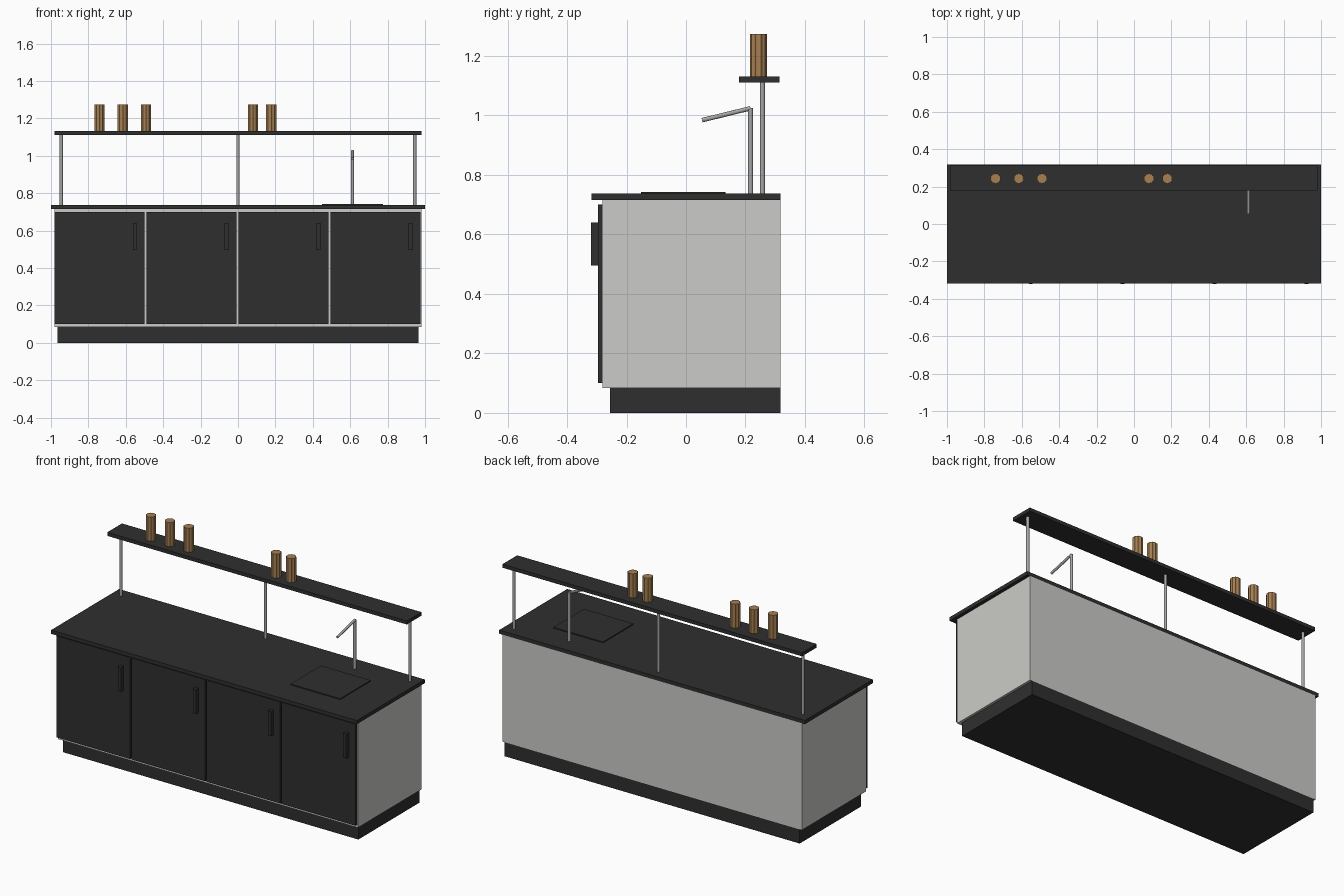
import bpy
import math
from mathutils import Vector

cube = bpy.data.objects.get("Cube")
if cube:
    bpy.data.objects.remove(cube, do_unlink=True)


def material(name, color):
    m = bpy.data.materials.new(name)
    m.use_nodes = True
    m.diffuse_color = (*color, 1)
    m.node_tree.nodes["Principled BSDF"].inputs["Base Color"].default_value = (*color, 1)
    return m


charcoal = material("charcoal laminate", (0.028, 0.028, 0.028))
pale = material("pale grey panel", (0.60, 0.60, 0.58))
steel = material("brushed steel", (0.38, 0.38, 0.38))
wood = material("warm wood", (0.38, 0.215, 0.085))


def box(name, x, y, z, mat):
    """Box from (min, max) ranges on each axis."""
    mid = [(r[0] + r[1]) / 2 for r in (x, y, z)]
    bpy.ops.mesh.primitive_cube_add(size=1, location=mid)
    ob = bpy.context.object
    ob.name = name
    ob.scale = [r[1] - r[0] for r in (x, y, z)]
    bpy.ops.object.transform_apply(location=False, rotation=False, scale=True)
    ob.data.materials.append(mat)
    return ob


def rod(name, start, end, radius, mat, sides=16, smooth=True):
    """Cylinder between two points."""
    a, b = Vector(start), Vector(end)
    bpy.ops.mesh.primitive_cylinder_add(vertices=sides, radius=radius,
                                        depth=(b - a).length, location=(a + b) / 2)
    ob = bpy.context.object
    ob.name = name
    ob.rotation_euler = (b - a).to_track_quat('Z', 'Y').to_euler()
    ob.data.materials.append(mat)
    if smooth:
        bpy.ops.object.shade_smooth_by_angle(angle=math.radians(40))
    return ob


# Cabinet body, plinth and worktop
BACK = 0.317
TOP = 0.737
box("plinth", (-0.966, 0.966), (-0.255, BACK), (0, 0.083), charcoal)
box("cabinet_body", (-0.98, 0.98), (-0.28, BACK), (0.083, 0.715), pale)
box("worktop", (-1, 1), (-0.318, BACK), (0.715, TOP), charcoal)
box("sink_cover", (0.45, 0.775), (-0.152, 0.132), (TOP, 0.743), charcoal)

# Four doors, each with a bar handle near its right edge
PITCH = 0.4915
for i in range(4):
    left = -0.981 + i * PITCH
    right = left + PITCH - 0.01
    box(f"door_{i + 1}", (left, right), (-0.296, -0.28), (0.1, 0.7), charcoal)
    hx = right - 0.053
    box(f"handle_{i + 1}", (hx - 0.01, hx + 0.01), (-0.32, -0.296),
        (0.495, 0.64), charcoal)

# Raised shelf on three posts
box("shelf", (-0.98, 0.98), (0.178, 0.315), (1.11, 1.131), charcoal)
for side, x in (("right", -0.945), ("middle", 0), ("left", 0.945)):
    rod(f"{side}_post", (x, 0.257, TOP), (x, 0.257, 1.11), 0.0085, steel)

# Tap: upright and angled spout
rod("tap_upright", (0.612, 0.217, TOP), (0.612, 0.217, 1.025), 0.0085, steel)
rod("tap_spout", (0.612, 0.217, 1.024), (0.612, 0.054, 0.984), 0.0075, steel)

# Fluted wooden cups on the shelf
for i, x in enumerate((-0.74, -0.616, -0.492, 0.08, 0.178)):
    cup = rod(f"cup_{i + 1}", (x, 0.243, 1.131), (x, 0.243, 1.273), 0.0285,
              wood, sides=20, smooth=False)
    for v in cup.data.vertices:
        turn = math.atan2(v.co.x, v.co.y) / (2 * math.pi) * 20
        if round(turn) % 2:
            v.co.x *= 0.9
            v.co.y *= 0.9
